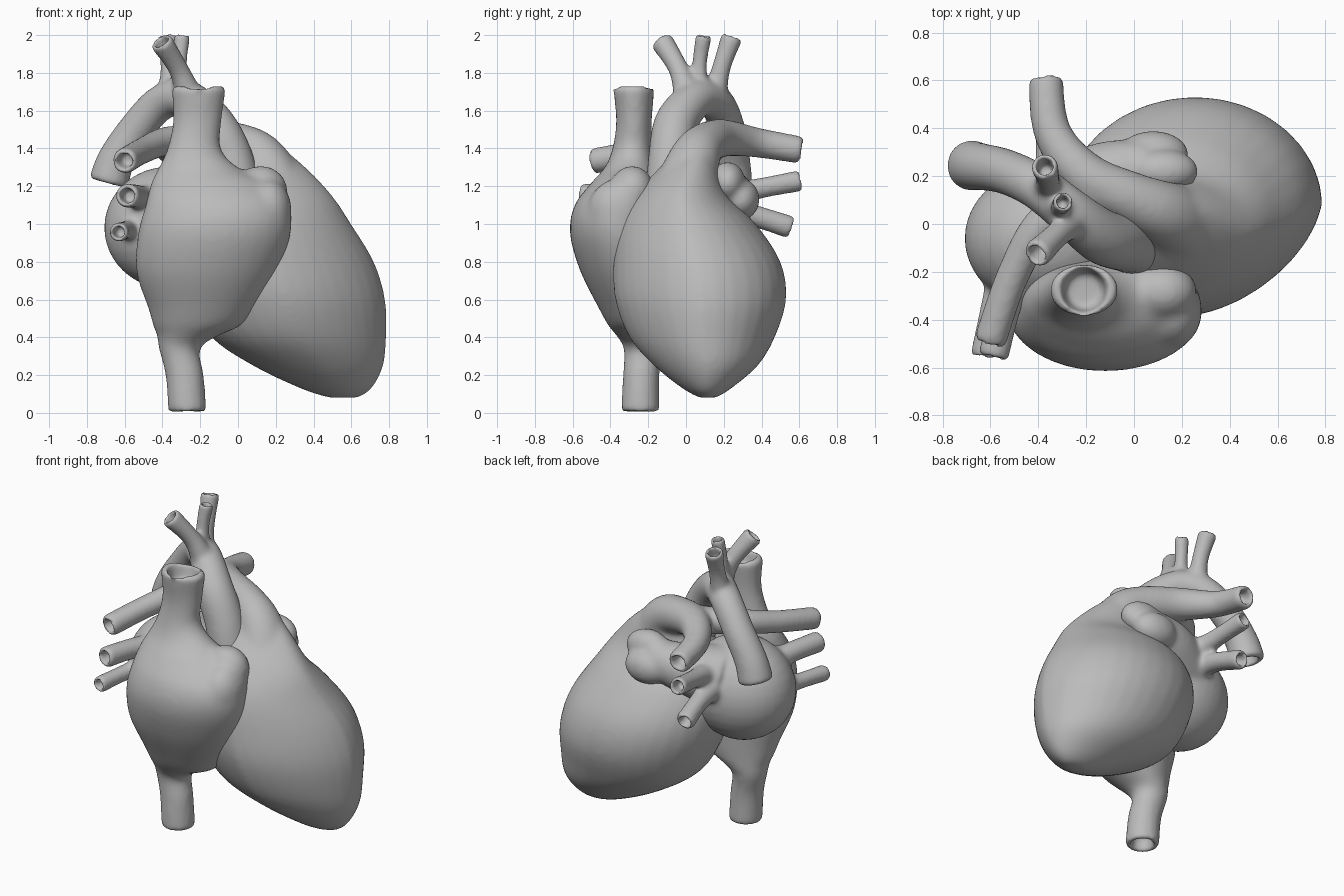
import bpy
import bmesh
import math
from mathutils import Vector, Matrix

SIDES = 32

starter = bpy.data.objects.get("Cube")
if starter:
    bpy.data.objects.remove(starter, do_unlink=True)

grey = bpy.data.materials.new("plain grey")
grey.use_nodes = True
shade = (0.5, 0.5, 0.5, 1)
grey.diffuse_color = shade
grey.node_tree.nodes["Principled BSDF"].inputs["Base Color"].default_value = shade


def smooth_path(points, steps=6):
    """Catmull-Rom interpolation of tuples of any length."""
    pts = [points[0]] + list(points) + [points[-1]]
    path = []
    for a, b, c, d in zip(pts, pts[1:], pts[2:], pts[3:]):
        for i in range(steps):
            t = i / steps
            path.append([q + t / 2 * (r - p + t * (2 * p - 5 * q + 4 * r - s
                         + t * (3 * (q - r) + s - p)))
                         for p, q, r, s in zip(a, b, c, d)])
    path.append(list(points[-1]))
    return path


def skin(bm, rings):
    """Closed solid through a list of rings."""
    loops = [[bm.verts.new(co) for co in ring] for ring in rings]
    for low, high in zip(loops, loops[1:]):
        for i in range(SIDES):
            j = (i + 1) % SIDES
            bm.faces.new((low[i], low[j], high[j], high[i]))
    bm.faces.new(loops[0][::-1])
    bm.faces.new(loops[-1])


ANGLES = [math.tau * i / SIDES for i in range(SIDES)]


def stack(bm, slices, flat=0):
    """Solid from level ovals (z, x range, y range), flattened at the front +x corner."""
    rings = []
    for z, x0, x1, y0, y1 in smooth_path(slices):
        ring = []
        for a in ANGLES:
            k = (1 - flat * max(0, -math.sin(2 * a)) * (a > math.pi)) / 2
            ring.append(((x0 + x1) / 2 + (x1 - x0) * k * math.cos(a),
                         (y0 + y1) / 2 + (y1 - y0) * k * math.sin(a), z))
        rings.append(ring)
    skin(bm, rings)


def mouth(cutters, end, direction, radius, depth=0.09):
    """Tapered plug that hollows the open end of a vessel."""
    direction = direction.normalized()
    turn = direction.to_track_quat('Z', 'Y').to_matrix().to_4x4()
    place = Matrix.Translation(end - direction * (depth / 2 - 0.01)) @ turn
    bmesh.ops.create_cone(cutters, cap_ends=True, segments=SIDES, depth=depth + 0.02,
                          radius1=radius * 0.5, radius2=radius * 0.66, matrix=place)


def tube(bm, cutters, points, is_open=True):
    """Vessel through points given as x, y, z and radius."""
    path = smooth_path(points)
    centres = [Vector(p[:3]) for p in path]
    side = None
    rings = []
    for i, c in enumerate(centres):
        along = (centres[min(i + 1, len(path) - 1)] - centres[max(i - 1, 0)]).normalized()
        side = (side or along.orthogonal())
        side = (side - along * side.dot(along)).normalized()
        other = along.cross(side)
        rings.append([c + path[i][3] * (side * math.cos(a) + other * math.sin(a))
                      for a in ANGLES])
    skin(bm, rings)
    if is_open:
        mouth(cutters, centres[-1], centres[-1] - centres[-2], path[-1][3])


def blob(bm, centre, size):
    bmesh.ops.create_uvsphere(bm, u_segments=SIDES, v_segments=SIDES // 2, radius=1,
                              matrix=Matrix.Translation(centre) @ Matrix.Diagonal((*size, 1)))


def to_object(name, bm):
    bmesh.ops.recalc_face_normals(bm, faces=bm.faces)
    mesh = bpy.data.meshes.new(name)
    bm.to_mesh(mesh)
    bm.free()
    obj = bpy.data.objects.new(name, mesh)
    bpy.context.collection.objects.link(obj)
    return obj


def fuse(name, bm, cutters, voxel):
    """Blend the solids into one soft skin, then hollow the vessel mouths."""
    obj = to_object(name, bm)
    plug = to_object(name + "_cutter", cutters)
    plug.hide_render = True

    def remesh_and_smooth(rounds):
        remesh = obj.modifiers.new("remesh", 'REMESH')
        remesh.mode = 'VOXEL'
        remesh.voxel_size = voxel
        remesh.use_smooth_shade = True
        smooth = obj.modifiers.new("smooth", 'SMOOTH')
        smooth.factor = 0.5
        smooth.iterations = rounds

    remesh_and_smooth(round((0.05 / voxel) ** 2))
    cut = obj.modifiers.new("mouths", 'BOOLEAN')
    cut.operation = 'DIFFERENCE'
    cut.solver = 'EXACT'
    cut.object = plug
    remesh_and_smooth(4)
    bpy.context.view_layer.update()
    graph = bpy.context.evaluated_depsgraph_get()
    final = bpy.data.meshes.new_from_object(obj.evaluated_get(graph))
    obj.modifiers.clear()
    obj.data = final
    bpy.data.objects.remove(plug, do_unlink=True)
    final.materials.clear()
    final.materials.append(grey)
    final.polygons.foreach_set("use_smooth", [True] * len(final.polygons))


# Ventricles with the pulmonary artery and its two branches
bm, cutters = bmesh.new(), bmesh.new()
stack(bm, [(.08, .48, .64, .07, .16), (.13, .33, .71, -.02, .24), (.25, .08, .77, -.17, .38),
           (.4, -.14, .785, -.3, .47), (.6, -.25, .78, -.375, .53), (.8, -.3, .72, -.385, .5),
           (1, -.3, .6, -.36, .37), (1.15, -.22, .5, -.27, .22), (1.3, -.12, .36, -.14, .17),
           (1.43, -.04, .2, 0, .15)], flat=.09)
tube(bm, cutters, [(.22, -.02, 1.1, .19), (.13, .04, 1.33, .14), (0, .1, 1.42, .115),
                   (-.2, .2, 1.455, .1), (-.34, .38, 1.43, .08), (-.37, .615, 1.39, .074)])
tube(bm, cutters, [(-.1, .14, 1.43, .09), (-.36, .02, 1.44, .08), (-.5, -.2, 1.39, .07),
                   (-.605, -.5, 1.33, .07)])
fuse("ventricles_and_pulmonary_artery", bm, cutters, 0.0135)

# Right atrium running from lower to upper great vein
bm, cutters = bmesh.new(), bmesh.new()
stack(bm, [(0, -.37, -.165, -.345, -.14), (.2, -.385, -.18, -.335, -.14),
           (.34, -.42, -.2, -.33, -.12), (.41, -.43, -.1, -.37, -.1),
           (.46, -.45, .01, -.41, -.09), (.55, -.475, .085, -.46, -.08),
           (.75, -.54, .21, -.56, -.07), (.95, -.53, .28, -.615, -.1),
           (1.1, -.49, .27, -.59, -.14), (1.22, -.46, .16, -.5, -.15),
           (1.3, -.42, 0, -.43, -.17), (1.4, -.375, -.09, -.39, -.18),
           (1.55, -.345, -.085, -.37, -.18), (1.73, -.355, -.06, -.39, -.165)])
blob(bm, (.12, -.285, 1.17), (.145, .12, .14))
blob(bm, (.16, -.36, 1.07), (.125, .16, .17))
mouth(cutters, Vector((-.208, -.277, 1.715)), Vector((0, 0, 1)), .15)
mouth(cutters, Vector((-.268, -.242, .005)), Vector((0, 0, -1)), .11)
fuse("right_atrium_and_great_veins", bm, cutters, 0.016)

# Left atrium with its leaf-shaped ear and four lung veins
bm, cutters = bmesh.new(), bmesh.new()
blob(bm, (-.365, -.06, .98), (.345, .3, .325))
blob(bm, (.12, .22, 1.22), (.15, .095, .11))
blob(bm, (.08, .29, 1.13), (.15, .1, .11))
tube(bm, cutters, [(-.3, .08, 1.08, .2), (-.1, .2, 1.14, .15), (.08, .24, 1.18, .11)], False)
tube(bm, cutters, [(-.27, .1, 1.12, .1), (-.32, .35, 1.18, .058), (-.36, .61, 1.23, .058)])
tube(bm, cutters, [(-.33, .1, 1.08, .1), (-.35, .33, 1.05, .062), (-.38, .56, .98, .062)])
tube(bm, cutters, [(-.42, -.05, 1.08, .1), (-.52, -.3, 1.14, .066), (-.59, -.56, 1.15, .066)])
tube(bm, cutters, [(-.48, -.05, .97, .1), (-.58, -.3, .97, .053), (-.635, -.56, .955, .053)])
fuse("left_atrium_and_lung_veins", bm, cutters, 0.0105)

# Aorta with three branches on its arch
bm, cutters = bmesh.new(), bmesh.new()
tube(bm, cutters, [(.02, -.1, 1.1, .12), (-.04, -.08, 1.35, .12), (-.14, -.05, 1.54, .115),
                   (-.28, .06, 1.665, .1), (-.41, .16, 1.64, .095), (-.54, .22, 1.5, .095),
                   (-.645, .24, 1.34, .1), (-.685, .245, 1.215, .108)])
tube(bm, cutters, [(-.24, .02, 1.62, .085), (-.31, -.035, 1.81, .055), (-.41, -.13, 1.97, .064)])
tube(bm, cutters, [(-.3, .07, 1.64, .065), (-.31, .07, 1.83, .042), (-.295, .095, 2.005, .046)])
tube(bm, cutters, [(-.37, .14, 1.62, .075), (-.36, .185, 1.82, .051), (-.375, .245, 1.995, .06)])
fuse("aorta_and_branches", bm, cutters, 0.0105)
